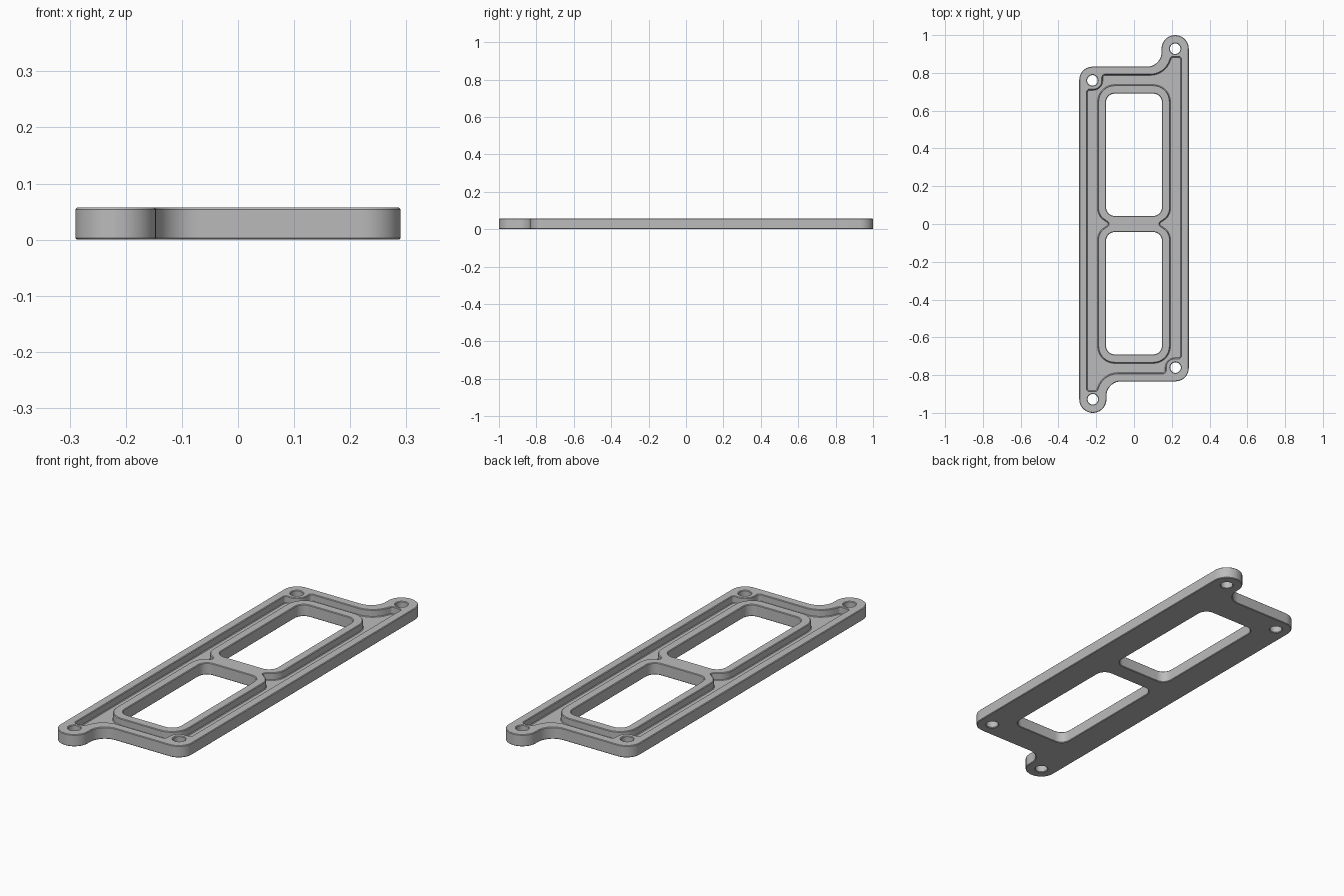
import bpy
import bmesh
import math
from mathutils import Vector

THICK, FLOOR = 0.057, 0.022

if "Cube" in bpy.data.objects:
    bpy.data.objects.remove(bpy.data.objects["Cube"])

grey = bpy.data.materials.new("light grey")
grey.use_nodes = True
grey.diffuse_color = (0.5, 0.5, 0.5, 1)
grey.node_tree.nodes["Principled BSDF"].inputs["Base Color"].default_value = (0.5, 0.5, 0.5, 1)


def half_turn(corners):
    """Complete an outline by rotating its first half about the centre."""
    return corners + [(-x, -y, r) for x, y, r in corners]


def rounded(corners, steps=9):
    """Replace every corner (x, y, radius) by an arc."""
    points = []
    for i, (x, y, r) in enumerate(corners):
        p = Vector((x, y))
        a = (Vector(corners[i - 1][:2]) - p).normalized()
        b = (Vector(corners[(i + 1) % len(corners)][:2]) - p).normalized()
        half = a.angle(b) / 2
        centre = p + (a + b).normalized() * (r / math.sin(half))
        start = p + a * (r / math.tan(half)) - centre
        end = p + b * (r / math.tan(half)) - centre
        sweep = start.angle_signed(end)
        first = math.atan2(start.y, start.x)
        for k in range(steps + 1):
            t = first - sweep * k / steps
            points.append(centre + Vector((math.cos(t), math.sin(t))) * r)
    return points


def prism(name, points, z0, z1):
    bm = bmesh.new()
    face = bm.faces.new([bm.verts.new((p.x, p.y, z0)) for p in points])
    top = bmesh.ops.extrude_face_region(bm, geom=[face])["geom"]
    bmesh.ops.translate(bm, vec=(0, 0, z1 - z0),
                        verts=[v for v in top if isinstance(v, bmesh.types.BMVert)])
    bmesh.ops.recalc_face_normals(bm, faces=bm.faces)
    mesh = bpy.data.meshes.new(name)
    bm.to_mesh(mesh)
    bm.free()
    mesh.materials.append(grey)
    obj = bpy.data.objects.new(name, mesh)
    bpy.context.collection.objects.link(obj)
    return obj


def select(obj):
    bpy.ops.object.select_all(action='DESELECT')
    obj.select_set(True)
    bpy.context.view_layer.objects.active = obj


def cut(obj, cutter):
    mod = obj.modifiers.new("cut", 'BOOLEAN')
    mod.operation = 'DIFFERENCE'
    mod.solver = 'EXACT'
    mod.object = cutter
    select(obj)
    bpy.ops.object.modifier_apply(modifier=mod.name)
    bpy.data.objects.remove(cutter)


# Plate with a screw tab at two opposite corners
outline = half_turn([(0.29, 1, 0.0715), (0.146, 1, 0.0715),
                     (0.146, 0.833, 0.077), (-0.29, 0.833, 0.07)])
plate = prism("cover_plate", rounded(outline), 0, THICK)

# Recessed channel, leaving a raised rim around both windows
channel = half_turn([(0.248, 0.885, 0.012), (0.198, 0.885, 0.012), (0.16, 0.79, 0.11),
                     (-0.168, 0.79, 0.015), (-0.168, 0.711, 0.048), (-0.248, 0.711, 0.012)])
rim = half_turn([(0.125, 0, 0.012), (0.19, 0.045, 0.07), (0.19, 0.735, 0.088),
                 (-0.19, 0.735, 0.088), (-0.19, 0.045, 0.07)])
pocket = prism("channel_cutter", rounded(channel), FLOOR, THICK + 0.1)
cut(pocket, prism("rim_cutter", rounded(rim), -0.1, THICK + 0.2))
cut(plate, pocket)

# Windows and screw holes, paired by the half turn
for s in (1, -1):
    window = [(s * x, s * y, 0.045) for x, y in
              ((0.148, 0.043), (0.148, 0.69), (-0.148, 0.69), (-0.148, 0.043))]
    cut(plate, prism("window_cutter", rounded(window), -0.1, THICK + 0.1))
    for x, y in ((0.218, 0.928), (-0.22, 0.76)):
        ring = [Vector((s * x + 0.028 * math.cos(k * math.tau / 32),
                        s * y + 0.028 * math.sin(k * math.tau / 32))) for k in range(32)]
        cut(plate, prism("hole_cutter", ring, -0.1, THICK + 0.1))

# Fine chamfer on all sharp edges
chamfer = plate.modifiers.new("chamfer", 'BEVEL')
chamfer.width = 0.003
chamfer.segments = 1
chamfer.limit_method = 'ANGLE'
chamfer.angle_limit = math.radians(50)
chamfer.use_clamp_overlap = False
select(plate)
bpy.ops.object.modifier_apply(modifier=chamfer.name)
bpy.ops.object.shade_smooth_by_angle(angle=math.radians(30))
